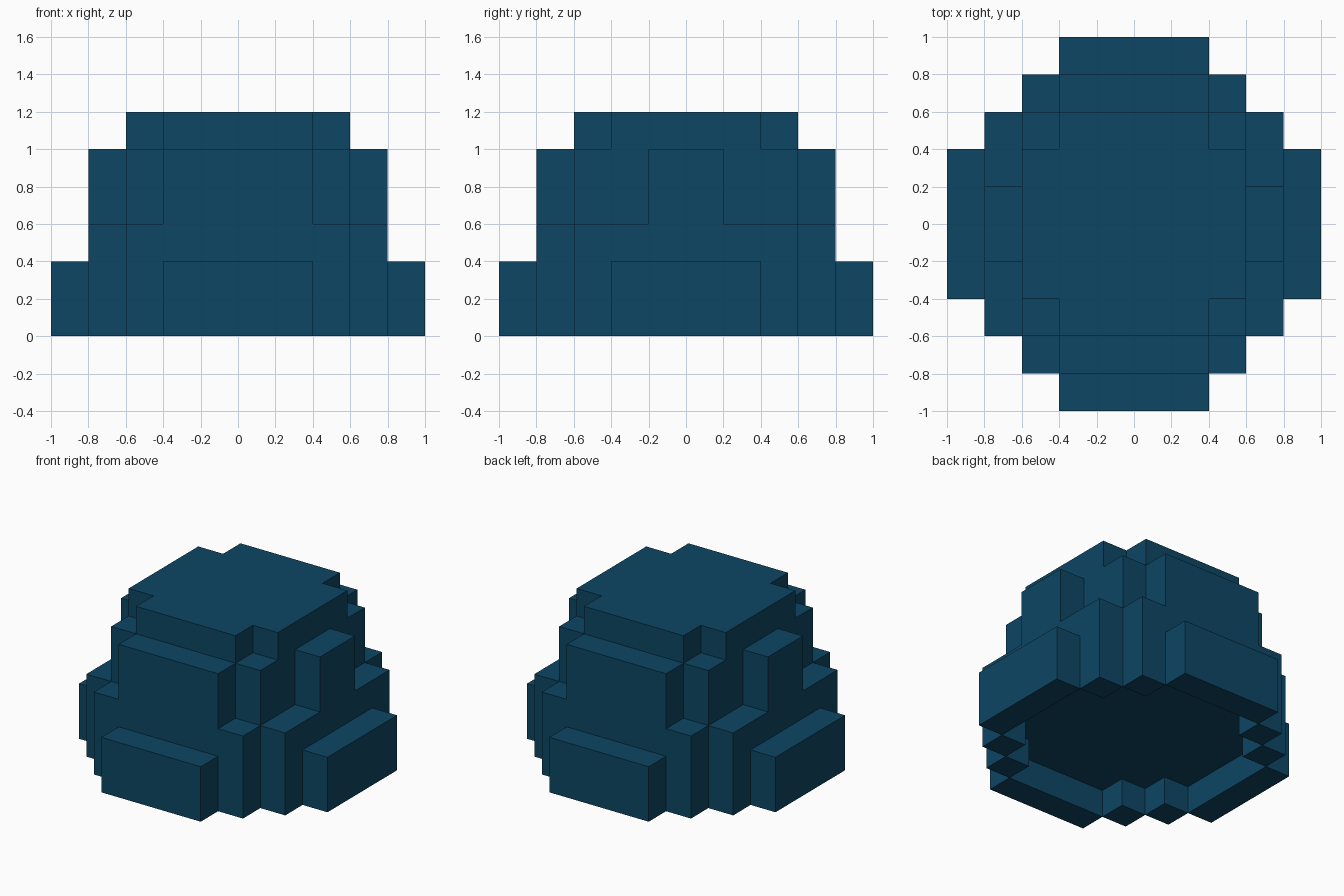
import bpy, bmesh, math
from mathutils import Vector

if "Cube" in bpy.data.objects:
    bpy.data.objects.remove(bpy.data.objects["Cube"])

CELL = 0.2

# Each footprint is a union of centred rectangles (half x, half y), in cells
BASE = [(5, 2), (4, 3), (3, 4), (2, 5)]
HOLLOW = [(4, 2), (3, 3), (2, 4)]
BELT = [(4, 3), (3, 4)]
UPPER = [(4, 1), (3, 3), (2, 4)]
CROWN = [(3, 2), (2, 3)]
LAYERS = [BASE, BASE, BELT, UPPER, UPPER, CROWN]


def inside(footprint, x, y):
    return any(abs(x + 0.5) < hx and abs(y + 0.5) < hy for hx, hy in footprint)


def filled(x, y, z):
    if not 0 <= z < len(LAYERS):
        return False
    if z == 0 and inside(HOLLOW, x, y):      # shallow recess underneath
        return False
    return inside(LAYERS[z], x, y)


# Outer skin of the stepped mound: one quad per exposed cell side
bm = bmesh.new()
for z in range(len(LAYERS)):
    for x in range(-5, 5):
        for y in range(-5, 5):
            if not filled(x, y, z):
                continue
            centre = Vector((x + 0.5, y + 0.5, z + 0.5))
            for axis in range(3):
                for sign in (-1, 1):
                    n = Vector((0, 0, 0))
                    n[axis] = sign
                    if filled(x + int(n.x), y + int(n.y), z + int(n.z)):
                        continue
                    u = Vector((0, 0, 0))
                    u[(axis + 1) % 3] = 0.5
                    v = n.cross(u)
                    c = centre + n * 0.5
                    corners = (c - u - v, c + u - v, c + u + v, c - u + v)
                    bm.faces.new([bm.verts.new(p * CELL) for p in corners])

# Weld the quads and merge flat regions into clean faces
bmesh.ops.remove_doubles(bm, verts=bm.verts, dist=0.001)
bmesh.ops.dissolve_limit(bm, angle_limit=math.radians(1),
                         verts=bm.verts, edges=bm.edges)

mesh = bpy.data.meshes.new("stepped_mound")
bm.to_mesh(mesh)
bm.free()
mound = bpy.data.objects.new("stepped_mound", mesh)
bpy.context.collection.objects.link(mound)

# Single deep blue colour
blue = bpy.data.materials.new("deep_blue")
blue.diffuse_color = (0.004, 0.061, 0.127, 1)
blue.use_nodes = True
blue.node_tree.nodes["Principled BSDF"].inputs["Base Color"].default_value = blue.diffuse_color
mesh.materials.append(blue)
